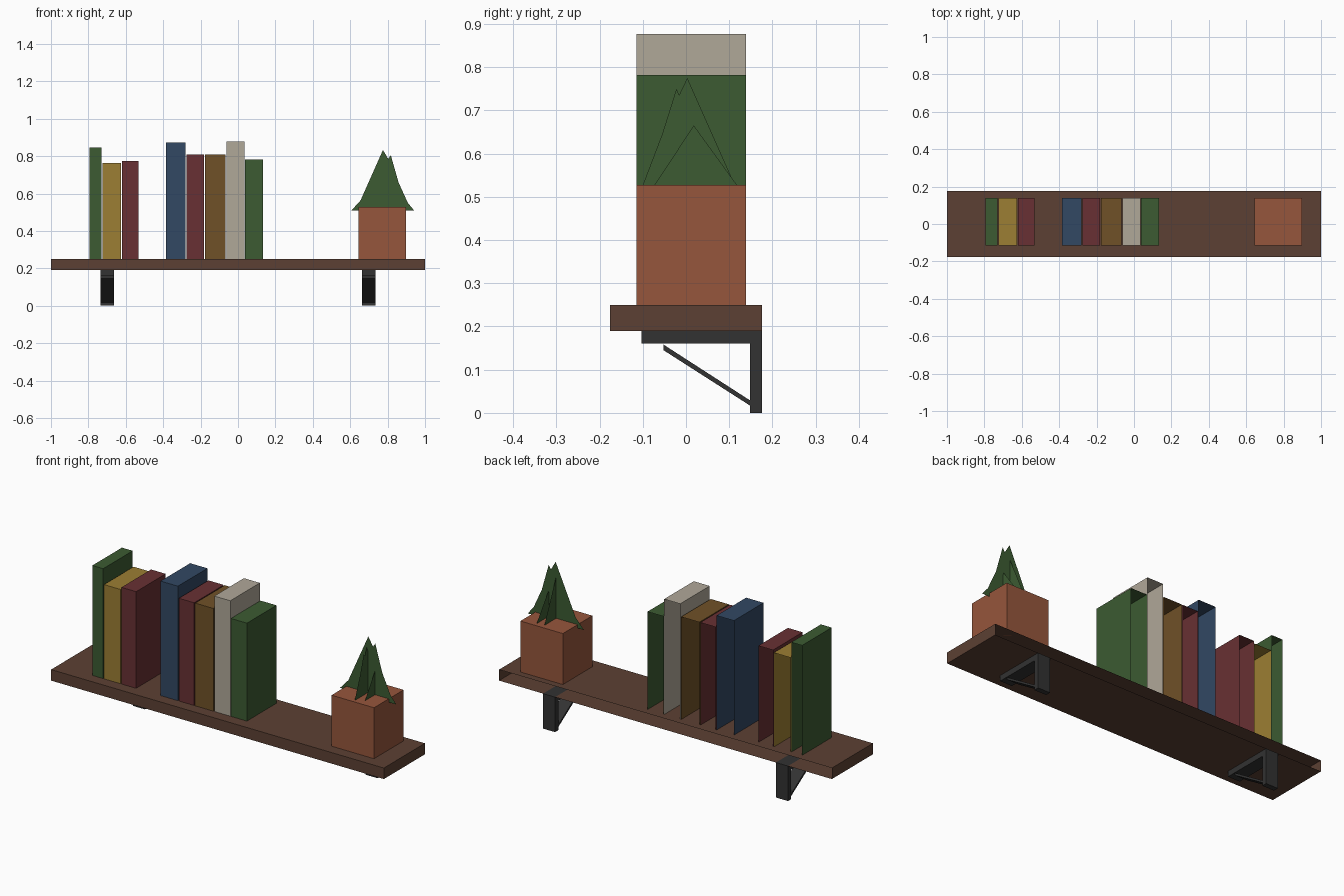
import bpy, bmesh
from mathutils import Vector

if "Cube" in bpy.data.objects:
    bpy.data.objects.remove(bpy.data.objects["Cube"])


def material(name, rgb):
    """Flat material from an 8-bit display colour."""
    lin = [((c / 255 + 0.055) / 1.055) ** 2.4 for c in rgb]
    m = bpy.data.materials.new(name)
    m.use_nodes = True
    m.diffuse_color = (*lin, 1)
    bsdf = m.node_tree.nodes["Principled BSDF"]
    bsdf.inputs["Base Color"].default_value = (*lin, 1)
    bsdf.inputs["Roughness"].default_value = 0.8
    return m


wood = material("dark wood", (92, 64, 51))
metal = material("black metal", (50, 50, 50))
clay = material("terracotta", (150, 86, 60))
green = material("forest green", (60, 91, 50))
mustard = material("mustard", (156, 126, 51))
maroon = material("maroon", (104, 48, 51))
navy = material("navy", (50, 72, 99))
brown = material("golden brown", (112, 81, 39))
cream = material("cream", (176, 168, 153))


def finish(bm, name, mat):
    mesh = bpy.data.meshes.new(name)
    bm.to_mesh(mesh)
    bm.free()
    mesh.materials.append(mat)
    ob = bpy.data.objects.new(name, mesh)
    bpy.context.collection.objects.link(ob)
    return ob


def box(name, mat, x, y, z, open_sides=()):
    """Box from ranges; faces pointing along open_sides are left out."""
    bm = bmesh.new()
    bmesh.ops.create_cube(bm, size=1)
    for v in bm.verts:
        v.co = [r[0] if c < 0 else r[1] for c, r in zip(v.co, (x, y, z))]
    bm.normal_update()
    gone = [f for f in bm.faces
            if any(f.normal.dot(Vector(d)) > 0.9 for d in open_sides)]
    bmesh.ops.delete(bm, geom=gone, context='FACES')
    return finish(bm, name, mat)


def outline(name, mat, points, depth=None):
    """Flat face from points, optionally extruded along x."""
    bm = bmesh.new()
    face = bm.faces.new([bm.verts.new(p) for p in points])
    if depth:
        new = bmesh.ops.extrude_face_region(bm, geom=[face])["geom"]
        moved = [g for g in new if isinstance(g, bmesh.types.BMVert)]
        bmesh.ops.translate(bm, verts=moved, vec=(depth, 0, 0))
        bmesh.ops.recalc_face_normals(bm, faces=bm.faces)
    return finish(bm, name, mat)


BACK, DOWN = (0, 1, 0), (0, 0, -1)

# Shelf board, open towards the wall
box("shelf_board", wood, (-1, 1), (-0.176, 0.176), (0.19, 0.25), [BACK])

# Two wall brackets: arm, wall plate and diagonal brace
for side, cx in (("right", -0.7), ("left", 0.7)):
    xs = (cx - 0.036, cx + 0.036)
    box(side + "_bracket_arm", metal, xs, (-0.103, 0.148), (0.16, 0.19))
    box(side + "_bracket_plate", metal, xs, (0.148, 0.176), (0, 0.19))
    brace = [(-0.052, 0.158), (-0.052, 0.145), (0.148, 0.017), (0.148, 0.029)]
    outline(side + "_bracket_brace", metal, [(xs[0], y, z) for y, z in brace], 0.072)

# Books: left edge, right edge, top, colour; open at the back and underneath
books = [
    (-0.795, -0.73, 0.847, green),
    (-0.725, -0.625, 0.762, mustard),
    (-0.62, -0.532, 0.775, maroon),
    (-0.385, -0.281, 0.872, navy),
    (-0.275, -0.183, 0.808, maroon),
    (-0.177, -0.068, 0.808, brown),
    (-0.062, 0.034, 0.877, cream),
    (0.038, 0.134, 0.782, green),
]
for i, (x0, x1, top, mat) in enumerate(books, 1):
    box(f"book_{i}", mat, (x0, x1), (-0.115, 0.139), (0.25, top), [BACK, DOWN])

# Planter box
box("planter", clay, (0.643, 0.898), (-0.115, 0.139), (0.25, 0.527))

# Plant made of upright crossing leaf sheets
wide = [(0.605, 0.508), (0.655, 0.563), (0.775, 0.833), (0.803, 0.785),
        (0.817, 0.805), (0.858, 0.66), (0.908, 0.55), (0.943, 0.508)]
deep = [(-0.1, 0.527), (-0.055, 0.645), (-0.022, 0.75), (-0.016, 0.735),
        (0.003, 0.775), (0.113, 0.527)]
small = [(-0.073, 0.527), (0.018, 0.665), (0.118, 0.527)]
outline("wide_leaves", green, [(x, 0.012, z) for x, z in wide])
outline("deep_leaves", green, [(0.772, y, z) for y, z in deep])
outline("small_leaves", green, [(0.815, y, z) for y, z in small])
